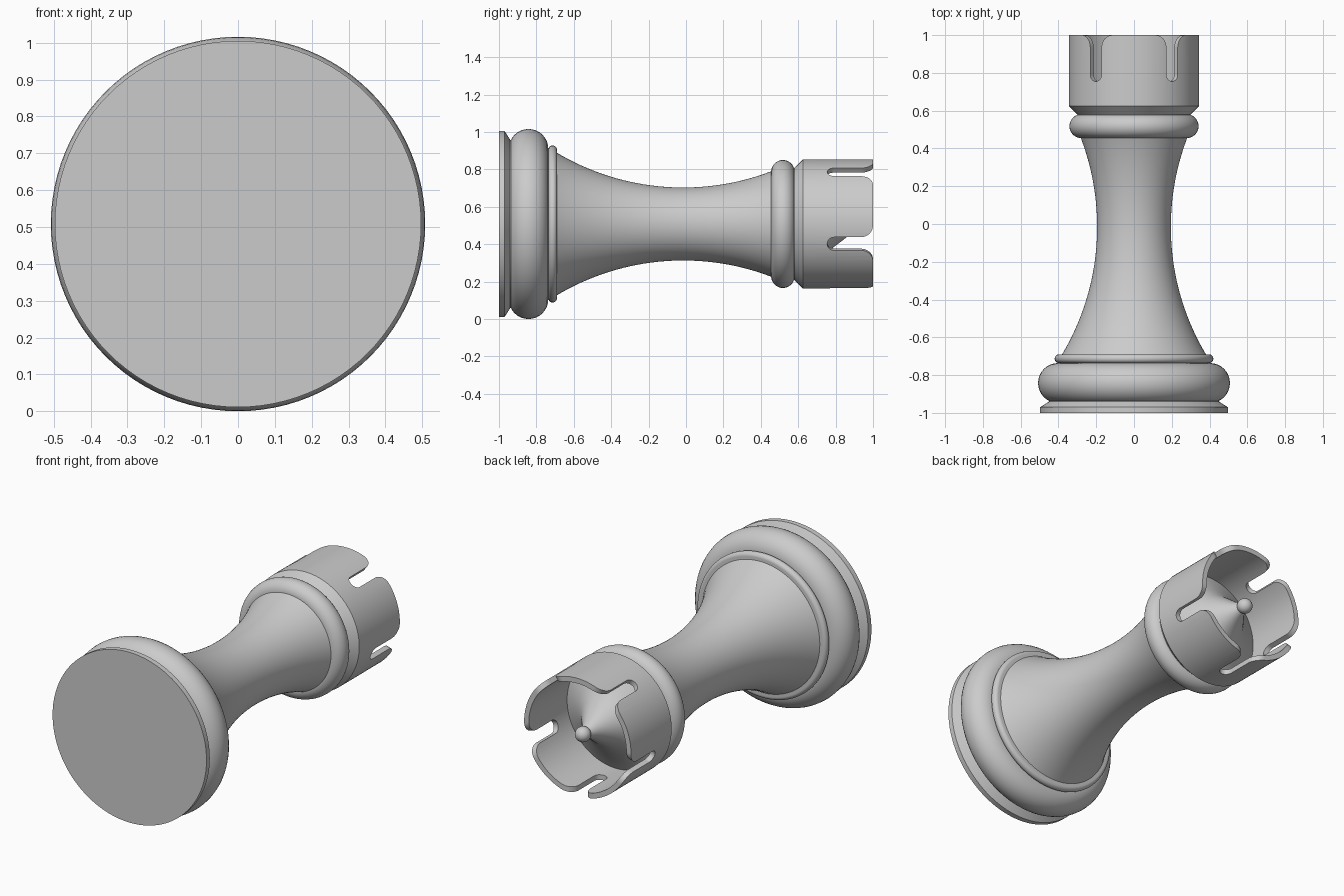
import bpy, bmesh, math
from mathutils import Matrix

cube = bpy.data.objects.get("Cube")
if cube:
    bpy.data.objects.remove(cube, do_unlink=True)

AXIS_Z = 0.508      # height of the lying piece's centre line
STEPS = 96
WALL_IN, WALL_OUT = 0.315, 0.345

grey = bpy.data.materials.new("plain_grey")
grey.use_nodes = True
grey.diffuse_color = (0.6, 0.6, 0.6, 1)
grey.node_tree.nodes["Principled BSDF"].inputs["Base Color"].default_value = (0.6, 0.6, 0.6, 1)


def add_object(name, bm):
    bmesh.ops.recalc_face_normals(bm, faces=bm.faces[:])
    mesh = bpy.data.meshes.new(name)
    bm.to_mesh(mesh)
    bm.free()
    mesh.materials.append(grey)
    obj = bpy.data.objects.new(name, mesh)
    bpy.context.collection.objects.link(obj)
    return obj


def activate(obj):
    bpy.ops.object.select_all(action='DESELECT')
    obj.select_set(True)
    bpy.context.view_layer.objects.active = obj


def smooth(obj):
    activate(obj)
    bpy.ops.object.shade_smooth_by_angle(angle=math.radians(30))


def arc(cx, cy, radius, start, end, count=16):
    angles = [math.radians(start + (end - start) * i / count) for i in range(count + 1)]
    return [(cx + radius * math.cos(a), cy + radius * math.sin(a)) for a in angles]


def lathe(name, profile, closed=False):
    """Turn a (radius, y) profile about the lying centre line."""
    bm = bmesh.new()
    verts = [bm.verts.new((r, y, AXIS_Z)) for r, y in profile]
    edges = [bm.edges.new(pair) for pair in zip(verts, verts[1:])]
    if closed:
        edges.append(bm.edges.new((verts[-1], verts[0])))
    bmesh.ops.spin(bm, geom=verts + edges, cent=(0, 0, AXIS_Z), axis=(0, 1, 0),
                   angle=math.tau, steps=STEPS)
    bmesh.ops.remove_doubles(bm, verts=bm.verts[:], dist=0.0001)
    return add_object(name, bm)


def solid(name, profile):
    """Turned part capped to the centre line at both ends."""
    obj = lathe(name, [(0, profile[0][1])] + profile + [(0, profile[-1][1])])
    smooth(obj)
    return obj


def bead(name, y, outer, radius):
    return solid(name, arc(outer - radius, y, radius, -90, 90))


# Base: plinth, large bead and thin ring
solid("base_plinth", [(0.497, -1), (0.497, -0.97), (0.45, -0.94), (0.45, -0.85)])
bead("base_bead", -0.842, 0.508, 0.106)
bead("base_ring", -0.713, 0.42, 0.023)

# Concave shaft
waist_y, waist_r, curve = -0.015, 0.195, 1.32
shaft = []
for i in range(33):
    y = -0.71 + 1.2 * i / 32
    shaft.append((waist_r + curve - math.sqrt(curve ** 2 - (y - waist_y) ** 2), y))
solid("shaft", shaft)

# Neck and crown underside
bead("neck_bead", 0.518, 0.342, 0.063)
solid("crown_collar", [(0.30, 0.55), (0.30, 0.58), (WALL_OUT, 0.625), (0.33, 0.635)])

# Crown wall
crown = lathe("crown_wall", [(WALL_OUT, 0.625), (WALL_OUT, 1), (WALL_IN, 1), (WALL_IN, 0.625)], True)

# Five round-ended slots with flared mouths
half, flare, slot_end = 0.037, 0.065, 0.755
side = arc(half + flare, 1 - flare, flare, 90, 180, 10)
outline = [(half + flare, 1.05)] + side + arc(0, slot_end + half, half, 0, -180)
outline += [(-x, y) for x, y in reversed(side)] + [(-half - flare, 1.05)]
bm = bmesh.new()
for k in range(5):
    turn = Matrix.Translation((0, 0, AXIS_Z)) @ Matrix.Rotation(math.radians(36 + 72 * k), 4, 'Y')
    face = bm.faces.new([bm.verts.new((x, y, 0.2)) for x, y in outline])
    out = bmesh.ops.extrude_face_region(bm, geom=[face], use_keep_orig=True)
    top = [v for v in out["geom"] if isinstance(v, bmesh.types.BMVert)]
    bmesh.ops.translate(bm, verts=top, vec=(0, 0, 0.25))
    bmesh.ops.transform(bm, matrix=turn, verts=list(face.verts) + top)
cutter = add_object("slot_cutter", bm)
cutter.hide_render = True

cut = crown.modifiers.new("slots", 'BOOLEAN')
cut.operation = 'DIFFERENCE'
cut.solver = 'EXACT'
cut.object = cutter
activate(crown)
bpy.ops.object.modifier_apply(modifier=cut.name)
bpy.data.objects.remove(cutter, do_unlink=True)
smooth(crown)

# Cone inside the crown, with a ball on its tip
solid("crown_cone", [(0.318, 0.63), (0.318, 0.645), (0.2, 0.715), (0.135, 0.775),
                     (0.055, 0.88), (0.02, 0.94)])
bead("tip_ball", 0.95, 0.043, 0.043)
